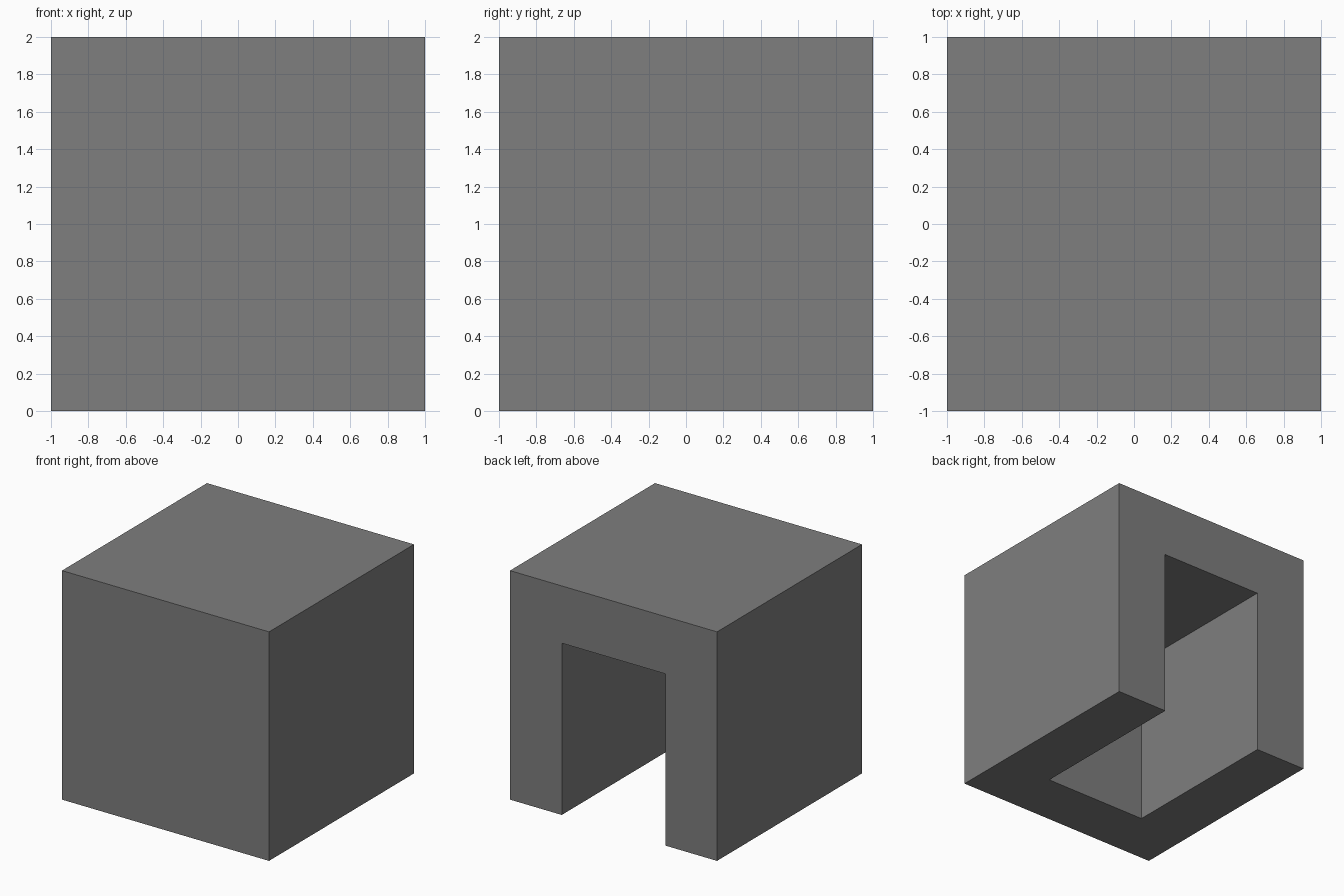
import bpy

if "Cube" in bpy.data.objects:
    bpy.data.objects.remove(bpy.data.objects["Cube"])


def box(name, lo, hi):
    """Axis-aligned box between two opposite corners."""
    center = [(a + b) / 2 for a, b in zip(lo, hi)]
    bpy.ops.mesh.primitive_cube_add(size=1, location=center)
    ob = bpy.context.object
    ob.name = name
    ob.scale = [b - a for a, b in zip(lo, hi)]
    bpy.ops.object.transform_apply(location=True, rotation=False, scale=True)
    return ob


grey = bpy.data.materials.new("grey")
grey.diffuse_color = (0.21, 0.21, 0.21, 1)
grey.use_nodes = True
grey.node_tree.nodes["Principled BSDF"].inputs["Base Color"].default_value = grey.diffuse_color

# Solid block
block = box("hollow_block", (-1, -1, 0), (1, 1, 2))
block.data.materials.append(grey)

# Recess open at the back and underneath
cutter = box("recess_cutter", (-0.5, -0.5, -0.5), (0.5, 1.5, 1.5))
cutter.data.materials.append(grey)
cutter.hide_render = True

# Cut the recess, then discard the cutter
mod = block.modifiers.new("recess", 'BOOLEAN')
mod.operation = 'DIFFERENCE'
mod.solver = 'EXACT'
mod.object = cutter
bpy.ops.object.select_all(action='DESELECT')
block.select_set(True)
bpy.context.view_layer.objects.active = block
bpy.ops.object.modifier_apply(modifier=mod.name)
bpy.data.objects.remove(cutter, do_unlink=True)
bpy.ops.object.shade_flat()
